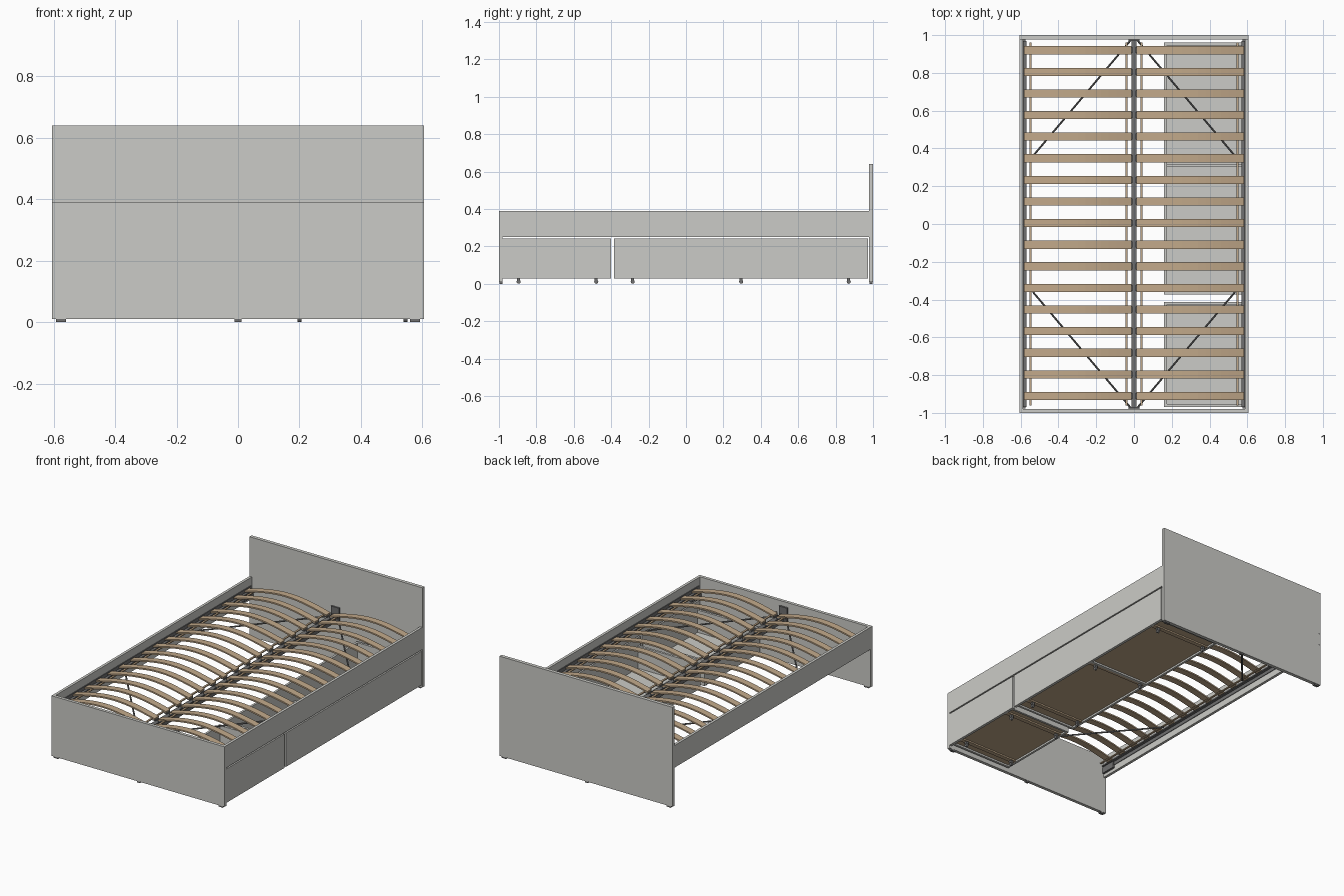
import bpy, bmesh, math
from mathutils import Vector

cube = bpy.data.objects.get("Cube")
if cube:
    bpy.data.objects.remove(cube, do_unlink=True)


def material(name, rgb):
    m = bpy.data.materials.new(name)
    m.use_nodes = True
    color = (*rgb, 1)
    m.diffuse_color = color
    m.node_tree.nodes["Principled BSDF"].inputs["Base Color"].default_value = color
    return m


GREY = material("grey_paint", (0.6, 0.6, 0.57))
WOOD = material("birch_wood", (0.53, 0.39, 0.25))
METAL = material("dark_metal", (0.16, 0.16, 0.16))


def finish(name, bm, *mats):
    bmesh.ops.recalc_face_normals(bm, faces=bm.faces)
    mesh = bpy.data.meshes.new(name)
    bm.to_mesh(mesh)
    bm.free()
    for m in mats:
        mesh.materials.append(m)
    ob = bpy.data.objects.new(name, mesh)
    bpy.context.collection.objects.link(ob)
    return ob


def box(name, x, y, z, mat):
    """Box from (low, high) ranges on each axis."""
    bm = bmesh.new()
    bmesh.ops.create_cube(bm, size=1)
    for v in bm.verts:
        v.co = [r[0] if c < 0 else r[1] for c, r in zip(v.co, (x, y, z))]
    return finish(name, bm, mat)


def rod(name, start, end, radius, mat, sides=12):
    """Cylinder between two points."""
    a, b = Vector(start), Vector(end)
    bm = bmesh.new()
    bmesh.ops.create_cone(bm, cap_ends=True, segments=sides, radius1=radius,
                          radius2=radius, depth=(b - a).length)
    turn = (b - a).to_track_quat("Z", "Y")
    for v in bm.verts:
        v.co = turn @ v.co + (a + b) / 2
    return finish(name, bm, mat)


def side_range(s, low, high):
    return tuple(sorted((s * low, s * high)))


def slat(name, s, y):
    """Arched, springy slat spanning one half of the bed."""
    bm = bmesh.new()
    steps, low, high, thick, width = 14, 0.012, 0.582, 0.009, 0.043
    rings = []
    for i in range(steps + 1):
        t = i / steps
        x = s * (low + (high - low) * t)
        z = 0.325 + 0.045 * math.sin(math.pi * t)
        rings.append([bm.verts.new((x, y + dy, z + dz)) for dy, dz in (
            (-width / 2, 0), (width / 2, 0), (width / 2, thick), (-width / 2, thick))])
    for a, b in zip(rings, rings[1:]):
        for k in range(4):
            bm.faces.new((a[k], a[k - 1], b[k - 1], b[k]))
    bm.faces.new(rings[0])
    bm.faces.new(rings[-1])
    return finish(name, bm, WOOD)


# End boards
W = 0.605
box("headboard", (-W, W), (0.978, 1), (0.01, 0.64), GREY)
box("footboard", (-W, W), (-1, -0.98), (0.01, 0.39), GREY)

for s, side in ((1, "left"), (-1, "right")):
    # Side rail with metal ledge and strap below the slats
    box(f"{side}_rail", side_range(s, 0.588, W), (-0.98, 0.978), (0.25, 0.39), GREY)
    box(f"{side}_ledge", side_range(s, 0.568, 0.588), (-0.97, 0.97), (0.312, 0.318), METAL)
    box(f"{side}_ledge_wall", side_range(s, 0.584, 0.588), (-0.97, 0.97), (0.29, 0.34), METAL)
    box(f"{side}_outer_strap", side_range(s, 0.542, 0.554), (-0.96, 0.96), (0.318, 0.324), WOOD)
    box(f"{side}_inner_strap", side_range(s, 0.034, 0.046), (-0.96, 0.96), (0.318, 0.324), WOOD)

    # Feet, diagonal braces and bolts at each end
    for e, end in ((1, "head"), (-1, "foot")):
        box(f"{end}_{side}_foot", side_range(s, 0.56, 0.592),
            side_range(e, 0.981, 0.997), (0, 0.01), METAL)
        rod(f"{end}_{side}_brace", (s * 0.02, e * 0.97, 0.3),
            (s * 0.535, e * 0.36, 0.3), 0.005, METAL, 8)
        rod(f"{end}_{side}_rail_bolt", (s * 0.588, e * 0.94, 0.285),
            (s * 0.58, e * 0.94, 0.285), 0.012, METAL)
        box(f"{end}_{side}_corner_bracket", side_range(s, 0.574, 0.588),
            side_range(e, 0.88, 0.976), (0.27, 0.31), METAL)
    for z in (0.285, 0.36):
        rod(f"{side}_headboard_bolt", (s * 0.595, 0.995, z), (s * 0.595, 1.0, z), 0.005, METAL)

    # Slats with their centre holders
    for i in range(17):
        y = 0.92 - i * 0.1144
        slat(f"{side}_slat", s, y)
        box(f"{side}_slat_holder", side_range(s, 0.008, 0.03),
            (y - 0.016, y + 0.016), (0.316, 0.325), METAL)

# Centre beam: two metal flanges under a cap
box("centre_beam_cap", (-0.014, 0.014), (-0.975, 0.975), (0.31, 0.316), METAL)
box("centre_beam_web", (-0.007, 0.007), (-0.975, 0.975), (0.265, 0.31), METAL)
for e, end in ((1, "head"), (-1, "foot")):
    box(f"{end}_centre_bracket", (-0.028, 0.028), side_range(e, 0.968, 0.98), (0.26, 0.36), METAL)
    box(f"{end}_centre_foot", (-0.011, 0.011), side_range(e, 0.982, 0.996), (0, 0.01), METAL)


def drawer(name, y0, y1, wheel_rows, dividers):
    """Rolling drawer: front panel, open box, wooden base, wheels."""
    back, front, low, top, t = 0.16, 0.588, 0.03, 0.19, 0.014
    box(f"{name}_front", (front, W), (y0, y1), (0.028, 0.242), GREY)
    a, b = y0 + 0.012, y1 - 0.012
    box(f"{name}_back", (back, back + t), (a, b), (low, top), GREY)
    for y in (a, b - t):
        box(f"{name}_end", (back + t, front), (y, y + t), (low, top), GREY)
    box(f"{name}_floor", (back + t, front), (a + t, b - t), (0.045, 0.049), GREY)
    box(f"{name}_underside", (back + t, front), (a + t, b - t), (0.041, 0.045), WOOD)
    for y in dividers:
        box(f"{name}_divider", (back + t, front), (y - 0.008, y + 0.008), (low, 0.065), GREY)
    for y in wheel_rows:
        box(f"{name}_batten", (back + t, front), (y - 0.014, y + 0.014), (0.032, 0.041), WOOD)
        for x in (0.2, 0.545):
            rod(f"{name}_wheel", (x - 0.006, y, 0.011), (x + 0.006, y, 0.011), 0.011, METAL)
            box(f"{name}_wheel_mount", (x - 0.008, x + 0.008), (y - 0.008, y + 0.008),
                (0.018, 0.034), METAL)


drawer("small_drawer", -0.98, -0.4, (-0.895, -0.48), ())
drawer("large_drawer", -0.385, 0.972, (-0.285, 0.295, 0.87), (0.31,))
